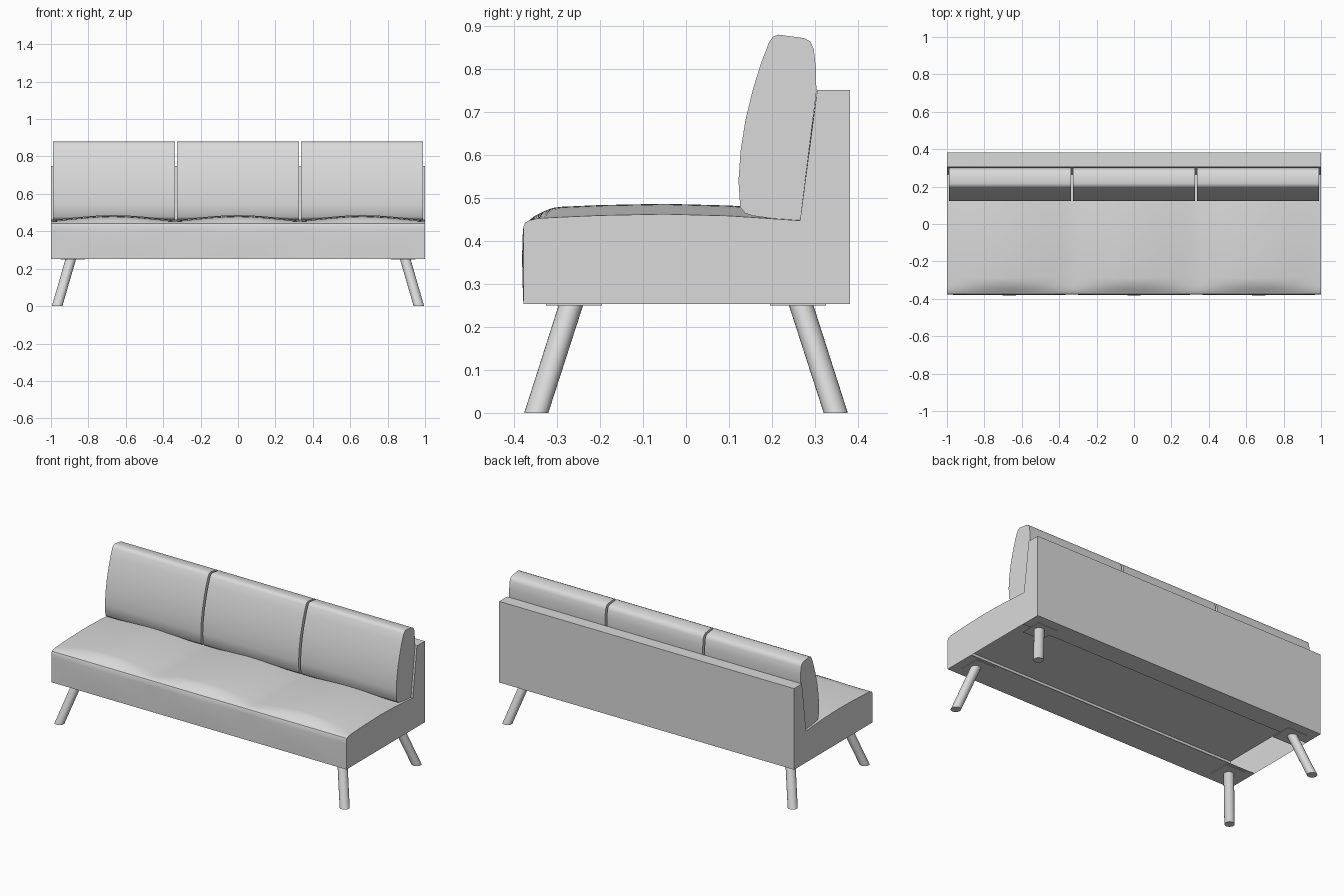
import bpy, bmesh
from math import cos, pi, radians

cube = bpy.data.objects.get("Cube")
if cube:
    bpy.data.objects.remove(cube, do_unlink=True)

GREY = (0.7, 0.7, 0.7, 1)
mat = bpy.data.materials.new("plain_grey")
mat.use_nodes = True
mat.diffuse_color = GREY
mat.node_tree.nodes["Principled BSDF"].inputs["Base Color"].default_value = GREY


def finish(name, bm, angle=30):
    bmesh.ops.recalc_face_normals(bm, faces=bm.faces)
    mesh = bpy.data.meshes.new(name)
    bm.to_mesh(mesh)
    bm.free()
    mesh.materials.append(mat)
    obj = bpy.data.objects.new(name, mesh)
    bpy.context.collection.objects.link(obj)
    bpy.ops.object.select_all(action='DESELECT')
    obj.select_set(True)
    bpy.context.view_layer.objects.active = obj
    bpy.ops.object.shade_smooth_by_angle(angle=radians(angle))
    return obj


def loft(name, stations, section, angle=30):
    """Skin closed y-z sections placed along x."""
    bm = bmesh.new()
    rings = [[bm.verts.new((x, y, z)) for y, z in section(x)] for x in stations]
    for a, b in zip(rings, rings[1:]):
        for i in range(len(a)):
            j = (i + 1) % len(a)
            bm.faces.new((a[i], a[j], b[j], b[i]))
    bm.faces.new(rings[0])
    bm.faces.new(rings[-1])
    return finish(name, bm, angle)


# Upholstered body: hollow L profile, open below, seat swelling into three pads
BASE = 0.253
SEAT_TOP = [(-0.374, 0.442), (-0.365, 0.447), (-0.35, 0.451), (-0.33, 0.453),
            (-0.31, 0.454), (-0.29, 0.455), (-0.2, 0.459), (-0.05, 0.462),
            (0.1, 0.458), (0.265, 0.447)]
CAVITY = [(0.377, BASE + 0.004), (0.377, 0.415), (-0.372, 0.415),
          (-0.372, BASE + 0.004)]
OPEN_BACK, OPEN_FRONT = 0.257, -0.18


def body_section(x):
    puff = abs(cos(1.5 * pi * x)) ** 1.3
    pts = [(0.381, BASE), (OPEN_BACK, BASE)]
    if abs(x) < 0.997:
        pts += [(OPEN_BACK, BASE + 0.004), *CAVITY, (OPEN_FRONT, BASE + 0.004)]
    else:  # the cavity closes up at the end walls
        pts += [(OPEN_BACK, BASE)] * 3 + [(OPEN_FRONT, BASE)] * 3
    pts += [(OPEN_FRONT, BASE), (-0.378, BASE)]
    # front face bows outward a little
    for z, bow in ((0.3, 0.6), (0.36, 1), (0.41, 0.6), (0.432, 0)):
        pts.append((-0.378 - 0.003 * puff * bow, z))
    for y, z in SEAT_TOP:
        rise = min(1, max(0, (y + 0.365) / 0.06)) ** 0.8
        pts.append((y, z + 0.024 * puff * rise))
    return pts + [(0.305, 0.75), (0.381, 0.75)]


stations = sorted([-1 + 2 * i / 72 for i in range(73)] + [-0.995, 0.995])
loft("sofa_body", stations, body_section, 35)

# Three loose back cushions
CUSHION = [(0.265, 0.447), (0.2, 0.452), (0.155, 0.458), (0.137, 0.464),
           (0.126, 0.478), (0.122, 0.54), (0.127, 0.61), (0.138, 0.68),
           (0.155, 0.75), (0.175, 0.815), (0.193, 0.861), (0.202, 0.874),
           (0.215, 0.879), (0.275, 0.871), (0.289, 0.863), (0.297, 0.845),
           (0.302, 0.8), (0.303, 0.745)]
for name, cx in (("right", -0.663), ("middle", 0), ("left", 0.663)):
    loft(name + "_back_cushion", (cx - 0.325, cx + 0.325), lambda x: CUSHION, 40)

# Splayed round legs, cut level at the floor, each under a mounting plate
for sx, side in ((-1, "right"), (1, "left")):
    for sy, end in ((-1, "front"), (1, "back")):
        bm = bmesh.new()
        bmesh.ops.create_cone(bm, cap_ends=True, segments=24, radius1=0.028,
                              radius2=0.0285, depth=0.252)
        for v in bm.verts:
            v.co.z += 0.126
            t = v.co.z / 0.252
            v.co.x += sx * (0.967 - 0.073 * t)
            v.co.y += sy * (0.348 - 0.081 * t)
        finish(f"{end}_{side}_leg", bm)

        bm = bmesh.new()
        bmesh.ops.create_cube(bm, size=1)
        for v in bm.verts:
            v.co = (sx * 0.883 + v.co.x * 0.13, sy * 0.26 + v.co.y * 0.13,
                    0.2515 + v.co.z * 0.003)
        finish(f"{end}_{side}_mounting_plate", bm)
